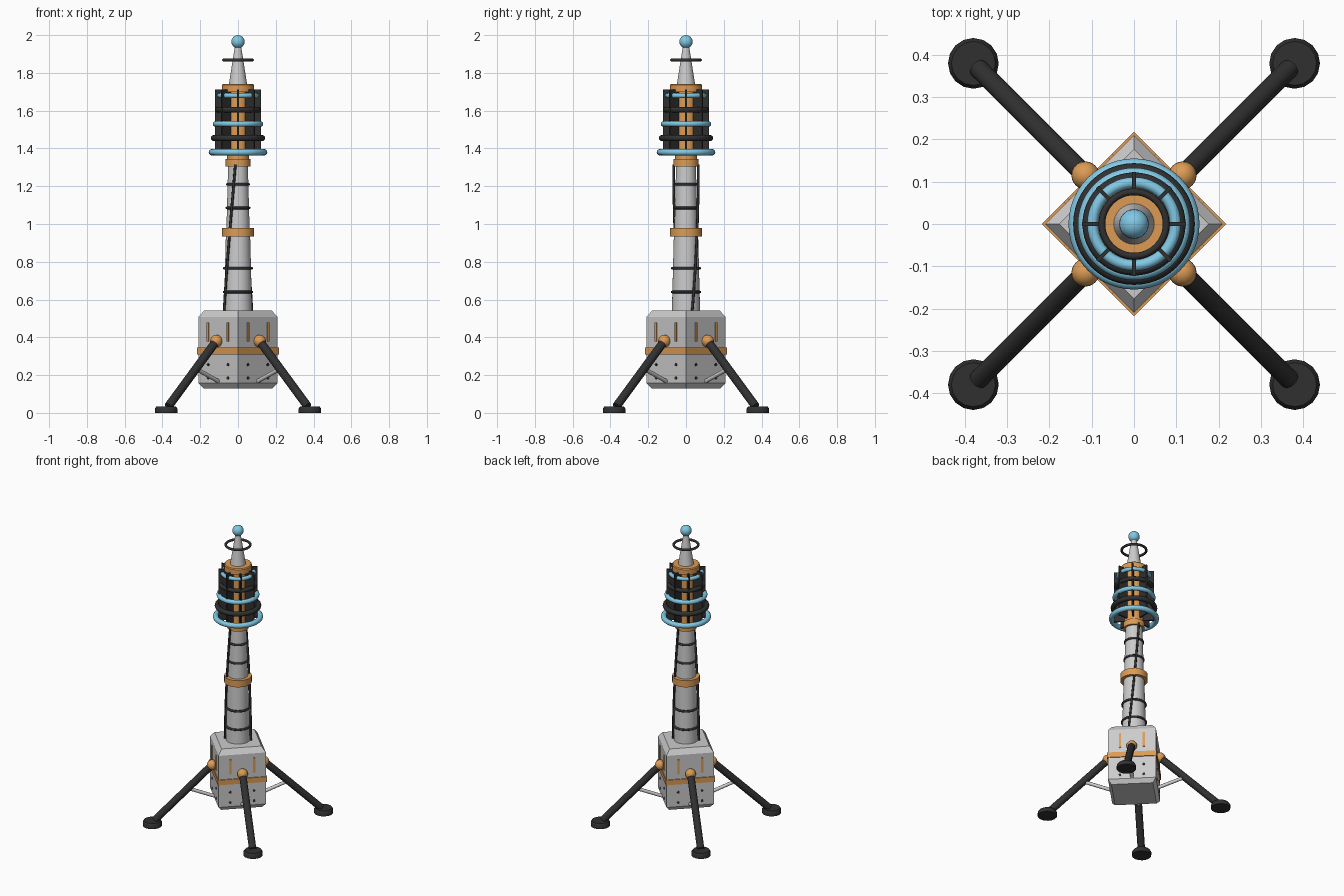
import bpy, math
from mathutils import Vector

if "Cube" in bpy.data.objects:
    bpy.data.objects.remove(bpy.data.objects["Cube"])


def material(name, rgb):
    m = bpy.data.materials.new(name)
    m.diffuse_color = (*rgb, 1)
    m.use_nodes = True
    m.node_tree.nodes["Principled BSDF"].inputs["Base Color"].default_value = m.diffuse_color
    return m


DARK = material("dark", (0.03, 0.03, 0.03))
COPPER = material("copper", (0.72, 0.33, 0.09))
BLUE = material("blue", (0.22, 0.58, 0.78))


def finish(name, mat=None, smooth=True):
    o = bpy.context.object
    o.name = name
    if mat:
        o.data.materials.append(mat)
    if smooth:
        bpy.ops.object.shade_smooth_by_angle(angle=math.radians(35))
    return o


def lathe(name, profile, sides=32, mat=None, centre=(0, 0), smooth=True):
    """Closed solid of revolution from (radius, z) points."""
    n = len(profile)
    verts = [(r * math.cos(math.tau * i / sides), r * math.sin(math.tau * i / sides), z)
             for r, z in profile for i in range(sides)]
    faces = [(k * sides + i, k * sides + (i + 1) % sides,
              (k + 1) * sides + (i + 1) % sides, (k + 1) * sides + i)
             for k in range(n - 1) for i in range(sides)]
    faces += [tuple(reversed(range(sides))), tuple(range((n - 1) * sides, n * sides))]
    me = bpy.data.meshes.new(name)
    me.from_pydata(verts, [], faces)
    o = bpy.data.objects.new(name, me)
    o.location = (*centre, 0)
    bpy.context.collection.objects.link(o)
    bpy.ops.object.select_all(action='DESELECT')
    o.select_set(True)
    bpy.context.view_layer.objects.active = o
    return finish(name, mat, smooth)


def rod(name, a, b, r, mat=None, sides=16):
    a, b = Vector(a), Vector(b)
    bpy.ops.mesh.primitive_cylinder_add(
        vertices=sides, radius=r, depth=(b - a).length, location=(a + b) / 2,
        rotation=(b - a).to_track_quat('Z', 'Y').to_euler())
    return finish(name, mat)


def ring(name, z, R, r, mat):
    bpy.ops.mesh.primitive_torus_add(major_radius=R, minor_radius=r, location=(0, 0, z),
                                     major_segments=48, minor_segments=12)
    return finish(name, mat)


def ball(name, loc, r, mat):
    bpy.ops.mesh.primitive_uv_sphere_add(segments=24, ring_count=12, radius=r, location=loc)
    return finish(name, mat)


def box(name, loc, size, angle, mat):
    bpy.ops.mesh.primitive_cube_add(size=1, location=loc, rotation=(0, 0, angle))
    o = finish(name, mat, False)
    o.scale = size
    return o


# Diamond-plan base housing with copper belt
lathe("base_housing", [(0.182, 0.13), (0.21, 0.157), (0.21, 0.508), (0.177, 0.543)], 4, smooth=False)
lathe("base_belt", [(0.218, 0.31), (0.218, 0.345)], 4, COPPER, smooth=False)

# Four sides: leg, foot, strut, vents and rivets
for k in range(4):
    a = math.radians(45 + 90 * k)
    out = Vector((math.cos(a), math.sin(a), 0))
    side = Vector((-out.y, out.x, 0))
    d = math.sqrt(2)

    def at(x, z):
        return out * (x * d) + Vector((0, 0, z))

    ball(f"hip_joint_{k}", at(0.115, 0.38), 0.033, COPPER)
    rod(f"leg_{k}", at(0.115, 0.38), at(0.368, 0.035), 0.023, DARK)
    p = at(0.38, 0)
    lathe(f"foot_{k}", [(0.06, 0), (0.06, 0.022), (0.052, 0.034)], 16, DARK, (p.x, p.y))
    rod(f"strut_{k}", at(0.1, 0.165), at(0.225, 0.235), 0.011, sides=12)
    for s in (-1, 1):
        edge = out * 0.1485 + side * (0.074 * s)
        box(f"vent_{k}_{s}", edge + Vector((0, 0, 0.428)), (0.012, 0.014, 0.1), a, COPPER)
        for z in (0.185, 0.255):
            q = edge + Vector((0, 0, z))
            rod(f"rivet_{k}", q - out * 0.004, q + out * 0.004, 0.008, DARK, 10)

# Mast
lathe("lower_mast", [(0.075, 0.53), (0.064, 0.95)])
lathe("upper_mast", [(0.062, 0.95), (0.052, 1.32)])
lathe("mast_collar", [(0.085, 0.935), (0.085, 0.98)], mat=COPPER)
for z, R in ((0.64, 0.074), (0.765, 0.072), (1.085, 0.059), (1.21, 0.056)):
    ring("mast_clamp", z, R, 0.007, DARK)

# Two cables twisting up the mast
for k in range(2):
    cu = bpy.data.curves.new("cable", 'CURVE')
    cu.dimensions = '3D'
    cu.bevel_depth = 0.007
    cu.bevel_resolution = 2
    cu.use_fill_caps = True
    sp = cu.splines.new('POLY')
    sp.points.add(10)
    for i, pt in enumerate(sp.points):
        t = i / 10
        ang = math.radians(24 + 54 * t + 180 * k)
        r = 0.081 - 0.014 * t
        pt.co = (r * math.cos(ang), r * math.sin(ang), 0.535 + 0.78 * t, 1)
    cu.materials.append(DARK)
    bpy.context.collection.objects.link(bpy.data.objects.new(f"cable_{k}", cu))

# Coil head: core, collars, fins and stacked rings
lathe("head_lower_collar", [(0.066, 1.305), (0.066, 1.345)], mat=COPPER)
lathe("head_core", [(0.058, 1.34), (0.058, 1.71)], mat=COPPER)
lathe("head_upper_collar", [(0.085, 1.7), (0.085, 1.735), (0.08, 1.741)], mat=COPPER)
for k in range(8):
    a = math.tau * k / 8
    box(f"head_fin_{k}", (0.09 * math.cos(a), 0.09 * math.sin(a), 1.537),
        (0.066, 0.009, 0.35), a, DARK)
for i, z in enumerate((1.38, 1.455, 1.53, 1.605, 1.68)):
    ring(f"coil_{i}", z, 0.138 - 0.01 * i, 0.017 - 0.001 * i, (BLUE, DARK)[i % 2])

# Spire, halo and tip
lathe("spire", [(0.049, 1.735), (0.015, 1.95)])
ring("halo", 1.868, 0.076, 0.008, DARK)
ball("tip", (0, 0, 1.965), 0.035, BLUE)
